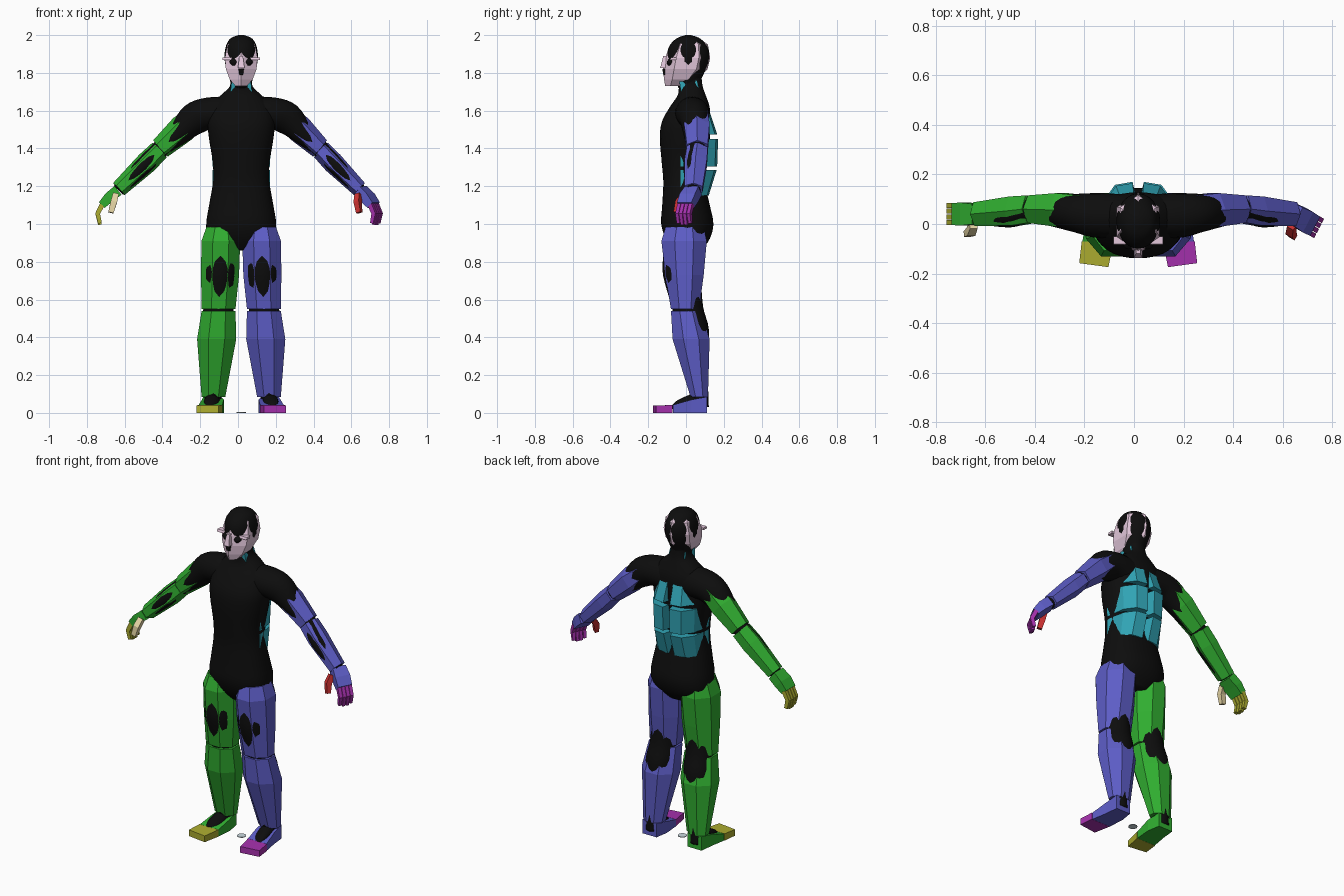
import bpy, bmesh
from math import cos, sin, pi
from mathutils import Vector, Matrix

CX = 0.017                       # the figure's own mirror plane


def material(name, rgb):
    m = bpy.data.materials.new(name)
    m.diffuse_color = (*rgb, 1)
    return m


BLACK = material("black", (0.004, 0.004, 0.004))
GREEN = material("green", (0.03, 0.42, 0.03))
BLUE = material("blue", (0.11, 0.11, 0.57))
TEAL = material("teal", (0.03, 0.37, 0.46))
PINK = material("pink", (0.78, 0.58, 0.72))
YELLOW = material("yellow", (0.42, 0.42, 0.03))
MAGENTA = material("magenta", (0.38, 0.03, 0.42))
RED = material("red", (0.6, 0.03, 0.03))
TAN = material("tan", (0.8, 0.68, 0.38))
PALE = material("pale", (0.6, 0.7, 0.75))


def loft(name, rings, mat, smooth=False, place=None):
    """Skin closed rings of points, cap both ends."""
    place = place or (lambda p: Vector((CX + p[0], p[1], p[2])))
    bm = bmesh.new()
    rows = [[bm.verts.new(place(p)) for p in r] for r in rings]
    n = len(rows[0])
    for a, b in zip(rows, rows[1:]):
        for k in range(n):
            bm.faces.new((a[k], a[(k + 1) % n], b[(k + 1) % n], b[k]))
    bm.faces.new(rows[0])
    bm.faces.new(rows[-1])
    bmesh.ops.recalc_face_normals(bm, faces=bm.faces)
    for f in bm.faces:
        f.smooth = smooth
    me = bpy.data.meshes.new(name)
    bm.to_mesh(me)
    bm.free()
    me.materials.append(mat)
    ob = bpy.data.objects.new(name, me)
    bpy.context.collection.objects.link(ob)
    return ob


def refine(rows, k=4):
    """Catmull-Rom interpolation of section rows."""
    out = []
    for i in range(len(rows) - 1):
        p = [rows[max(0, min(len(rows) - 1, i + j))] for j in (-1, 0, 1, 2)]
        for t in (j / k for j in range(k)):
            out.append(tuple(0.5 * (2 * b + (c - a) * t + (2 * a - 5 * b + 4 * c - d) * t * t
                                    + (3 * b - a - 3 * c + d) * t ** 3) for a, b, c, d in zip(*p)))
    return out + [rows[-1]]


def tube(name, rows, n, mat, phase=0.0, flat=False, smooth=False, place=None, power=2.0):
    """rows: x, y, z, half size along y, half size across."""
    if smooth:
        rows = refine(rows)
    pts = [Vector(r[:3]) for r in rows]
    rings = []
    for i, r in enumerate(rows):
        d = Vector((0, 0, 1)) if flat else (pts[min(i + 1, len(pts) - 1)] - pts[max(i - 1, 0)]).normalized()
        u = (Vector((0, 1, 0)) - d * d.y).normalized()
        v = d.cross(u)
        ring = []
        for k in range(n):
            a = 2 * pi * (k + phase) / n
            c, s = cos(a), sin(a)
            m = (abs(c) ** power + abs(s) ** power) ** (-1 / power)
            ring.append(pts[i] + u * (r[3] * c * m) + v * (r[4] * s * m))
        rings.append(ring)
    return loft(name, rings, mat, smooth, place)


def quad_y(y, x0, x1, z0, z1):
    return [(x0, y, z0), (x1, y, z0), (x1, y, z1), (x0, y, z1)]


def quad_z(z, x0, x1, y0, y1):
    return [(x0, y0, z), (x1, y0, z), (x1, y1, z), (x0, y1, z)]


# torso and neck
tube("body_torso", [(0, .01, .86, .07, .08), (0, .01, .92, .115, .172), (0, .007, 1.0, .138, .185),
                    (0, 0, 1.1, .126, .17), (0, -.01, 1.22, .11, .15), (0, -.01, 1.32, .118, .15),
                    (0, -.006, 1.45, .132, .17), (0, 0, 1.54, .128, .178), (0, .02, 1.62, .105, .16),
                    (0, .03, 1.68, .075, .11), (0, .025, 1.73, .063, .06), (0, .02, 1.80, .06, .055)],
     32, BLACK, flat=True, smooth=True, power=2.3)
tube("neck_shell", [(0, .03, 1.67, .075, .085), (0, .01, 1.76, .065, .072)], 4, TEAL, .5, flat=True)

# head: smooth skull poking through a faceted shell
tube("body_head", [(0, .01, 1.72, .05, .05), (0, .012, 1.78, .075, .064), (0, .012, 1.86, .108, .087),
                   (0, .012, 1.93, .106, .084), (0, .012, 1.98, .066, .06), (0, .012, 2.0, .015, .015)],
     24, BLACK, flat=True, smooth=True)
tube("head_shell", [(0, -.055, 1.73, .055, .035), (0, -.03, 1.765, .086, .07), (0, -.004, 1.82, .118, .094),
                    (0, .008, 1.88, .12, .1), (0, .018, 1.95, .098, .084), (0, .014, 1.985, .055, .05)],
     6, PINK, flat=True)
loft("nose", [quad_z(1.89, -.009, .009, -.12, -.08), quad_z(1.825, -.018, .018, -.137, -.08)], PINK)
loft("mouth", [quad_z(1.82, -.014, .014, -.125, -.08), quad_z(1.79, -.01, .01, -.12, -.08)], BLACK)

# root marker between the feet
tube("root_disc", [(0, .01, 0, .025, .025), (0, .01, .004, .025, .025)], 16, PALE, flat=True)

for s, side in ((-1, "left"), (1, "right")):
    limb = GREEN if s < 0 else BLUE
    digit = YELLOW if s < 0 else MAGENTA
    thumb = TAN if s < 0 else RED

    def mir(p):
        return Vector((CX + s * p[0], p[1], p[2]))

    def arm(p):
        x = p[0]
        if s > 0 and x > .25:
            x = .25 + (x - .25) * .945
        return mir((x, p[1], p[2]))

    def hand(p):
        if s > 0:
            piv = Vector((.65, .04, 0))
            p = Matrix.Rotation(-.5, 3, 'Z') @ (Vector(p) - piv) + piv
        return arm(p)

    # face details
    tube(side + "_eye", [(.038, -.086, 1.838, .008, .008), (.038, -.08, 1.858, .022, .024),
                         (.038, -.076, 1.88, .008, .01)], 12, BLACK, flat=True, smooth=True, place=mir)
    loft(side + "_brow", [quad_z(1.868, .01, .1, -.085, -.05), quad_z(1.882, .01, .1, -.08, -.05)],
         PINK, place=mir)

    # back plates, three per side, wrapping round the flank
    outline = [(.004, .09), (.022, 1), (.09, .93), (.135, .55), (.152, -.03), (.06, 0)]
    for label, z0, d0, w0, z1, d1, w1 in (("lower", 1.15, .12, 1.0, 1.285, .162, 1.0),
                                          ("middle", 1.305, .165, 1.0, 1.45, .17, 1.04),
                                          ("upper", 1.475, .165, 1.0, 1.585, .128, .85)):
        rings = [[(x * w, y * d if y > .5 else y, z) for x, y in outline]
                 for z, d, w in ((z0, d0, w0), (z1, d1, w1))]
        loft(f"{side}_{label}_back_plate", rings, TEAL, place=mir)

    # arm: smooth core and faceted shells
    tube(side + "_body_arm", [(.06, .03, 1.58, .09, .095), (.17, .035, 1.585, .09, .085),
                              (.25, .044, 1.555, .078, .085), (.33, .05, 1.48, .064, .062),
                              (.43, .056, 1.395, .05, .048), (.52, .043, 1.305, .057, .048),
                              (.65, .038, 1.18, .038, .034)], 20, BLACK, smooth=True, place=arm)
    tube(side + "_upper_arm_shell", [(.22, .05, 1.58, .075, .06), (.31, .057, 1.505, .078, .075),
                                     (.427, .06, 1.4, .064, .058)], 6, limb, .5, place=arm)
    tube(side + "_forearm_shell", [(.432, .06, 1.392, .064, .054), (.5, .052, 1.325, .068, .058),
                                   (.648, .04, 1.185, .055, .044)], 6, limb, .5, place=arm)
    tube(side + "_palm", [(.652, .04, 1.178, .058, .042), (.7, .04, 1.14, .066, .04),
                          (.738, .04, 1.1, .062, .03)], 4, limb, .5, place=hand)
    for i in range(4):
        y = .006 + i * .023
        tip = 1.0 + abs(i - 1.5) * .008
        tube(f"{side}_finger_{i + 1}", [(.735, y, 1.105, .014, .019), (.76, y, 1.055, .014, .018),
                                        (.748, y, tip - .008, .012, .014)], 4, digit, .5, place=hand)
    tube(side + "_thumb", [(.665, -.005, 1.155, .022, .022), (.675, -.032, 1.115, .024, .024),
                           (.69, -.04, 1.06, .017, .02)], 4, thumb, .5, place=hand)

    # leg: smooth core and faceted shells
    tube(side + "_body_leg", [(.1, 0, .95, .11, .085), (.11, -.016, .82, .106, .09), (.112, -.02, .72, .1, .09),
                              (.12, .008, .56, .083, .08), (.127, .035, .44, .086, .085),
                              (.138, .055, .25, .062, .06), (.148, .068, .1, .05, .045),
                              (.15, .065, .03, .056, .045)],
         20, BLACK, flat=True, smooth=True, place=mir)
    tube(side + "_thigh_shell", [(.105, -.008, .985, .108, .085), (.108, -.01, .91, .13, .111),
                                 (.112, -.008, .73, .11, .109), (.12, -.005, .55, .081, .097)],
         8, limb, .5, flat=True, place=mir)
    tube(side + "_shin_shell", [(.12, 0, .54, .086, .097), (.13, .027, .39, .106, .112),
                                (.147, .07, .085, .05, .068)], 8, limb, .5, flat=True, place=mir)
    # foot, instep and toes
    loft(side + "_foot", [quad_y(.11, .105, .2, 0, .085), quad_y(.03, .092, .208, 0, .07),
                          quad_y(-.07, .1, .225, 0, .042)], limb, place=mir)
    tube(side + "_body_instep", [(.15, .1, .05, .045, .04), (.152, .05, .062, .042, .042),
                                 (.158, -.03, .045, .025, .04), (.165, -.07, .03, .01, .02)],
         16, BLACK, smooth=True, place=mir)
    toe_tip = [(.12, -.174, 0), (.238, -.158, 0), (.238, -.158, .038), (.12, -.174, .038)]
    loft(side + "_toes", [quad_y(-.071, .1, .228, 0, .042), toe_tip], digit, place=mir)
